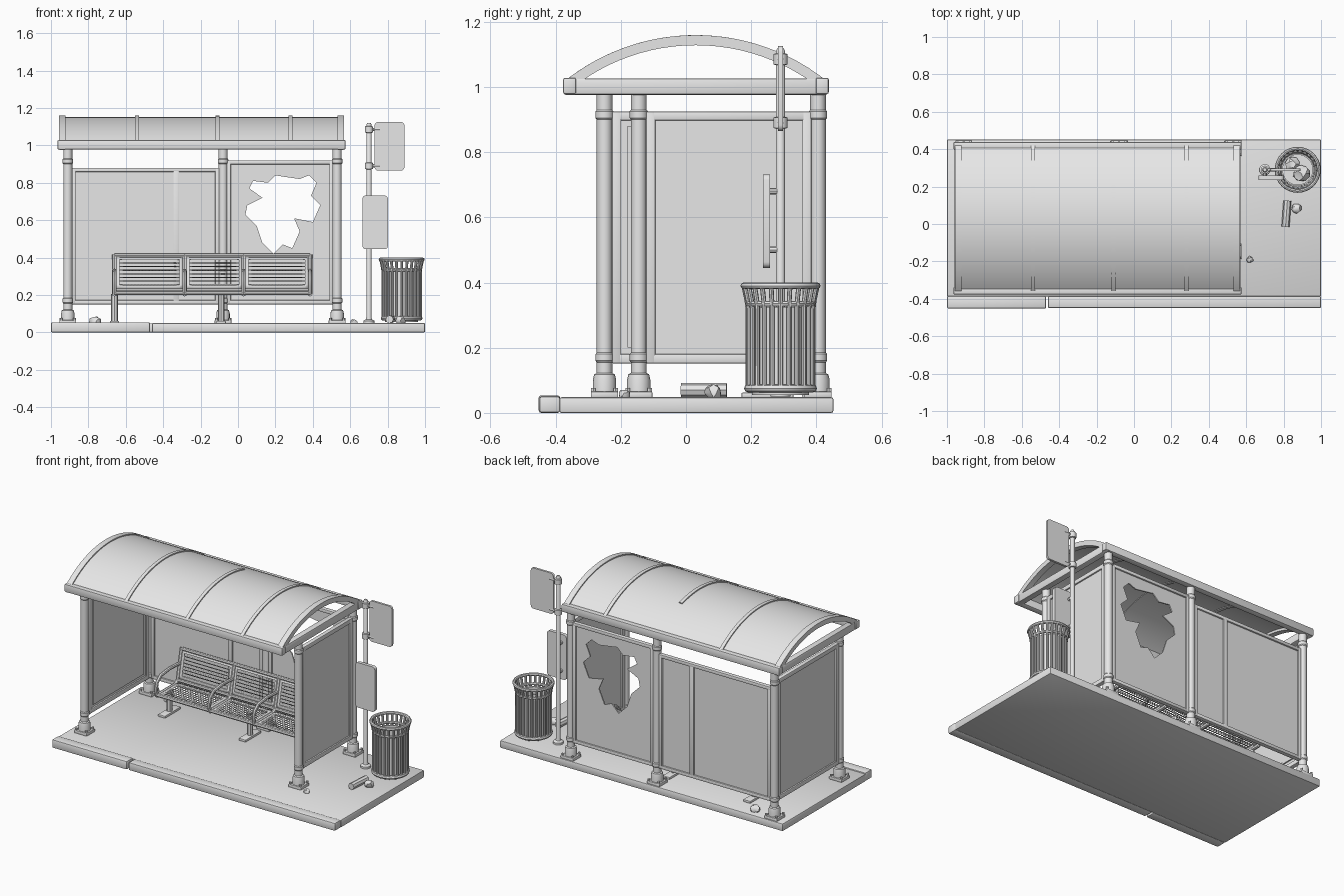
import bpy, bmesh, math, random
from mathutils import Vector

if "Cube" in bpy.data.objects:
    bpy.data.objects.remove(bpy.data.objects["Cube"])

random.seed(4)
grey = bpy.data.materials.new("plain grey")
grey.diffuse_color = (0.8, 0.8, 0.8, 1)
grey.use_nodes = True
grey.node_tree.nodes["Principled BSDF"].inputs["Base Color"].default_value = grey.diffuse_color


def add(name, bm):
    bmesh.ops.recalc_face_normals(bm, faces=bm.faces)
    me = bpy.data.meshes.new(name)
    bm.to_mesh(me)
    bm.free()
    me.materials.append(grey)
    ob = bpy.data.objects.new(name, me)
    bpy.context.collection.objects.link(ob)
    return ob


def box(name, lo, hi, bevel=0.004):
    bm = bmesh.new()
    bmesh.ops.create_cube(bm, size=1)
    for v in bm.verts:
        v.co = Vector([(a + b) / 2 + c * (b - a) for a, b, c in zip(lo, hi, v.co)])
    if bevel:
        bmesh.ops.bevel(bm, geom=bm.edges[:], offset=bevel, segments=2, affect='EDGES', profile=0.5)
    return add(name, bm)


def lathe(name, x, y, profile, n=16):
    """Revolve (radius, z) pairs around a vertical axis."""
    bm = bmesh.new()
    vs = [bm.verts.new((x + r, y, z)) for r, z in profile]
    es = [bm.edges.new(p) for p in zip(vs, vs[1:])]
    bmesh.ops.spin(bm, geom=vs + es, cent=(x, y, 0), axis=(0, 0, 1), angle=2 * math.pi, steps=n)
    bmesh.ops.remove_doubles(bm, verts=bm.verts, dist=1e-5)
    return add(name, bm)


def curve_mesh(name, splines, cyclic=False, **settings):
    cu = bpy.data.curves.new(name, 'CURVE')
    for k, v in settings.items():
        setattr(cu, k, v)
    for pts in splines:
        s = cu.splines.new('POLY')
        s.points.add(len(pts) - 1)
        for p, c in zip(s.points, pts):
            p.co = (*c, 1)
        s.use_cyclic_u = cyclic
    tmp = bpy.data.objects.new(name + " path", cu)
    bpy.context.collection.objects.link(tmp)
    dg = bpy.context.evaluated_depsgraph_get()
    bm = bmesh.new()
    bm.from_mesh(bpy.data.meshes.new_from_object(tmp.evaluated_get(dg)))
    bpy.data.objects.remove(tmp)
    return bm


def tube(name, pts, r, cyclic=False):
    return add(name, curve_mesh(name, [pts], cyclic, dimensions='3D', bevel_depth=r,
                                bevel_resolution=2, use_fill_caps=True))


def plate(name, outlines, y, thick):
    """Upright plate in the xz plane; later outlines cut holes."""
    bm = curve_mesh(name, [[(a, b, 0) for a, b in o] for o in outlines], True,
                    dimensions='2D', fill_mode='BOTH', extrude=thick / 2)
    for v in bm.verts:
        v.co = (v.co.x, y + v.co.z, v.co.y)
    bmesh.ops.remove_doubles(bm, verts=bm.verts, dist=1e-5)
    return add(name, bm)


# Pavement slab and two-piece kerb
box("pavement_slab", (-1, -0.388, 0), (1, 0.452, 0.048), 0.006)
box("kerb_left", (-1, -0.452, 0), (-0.47, -0.386, 0.054), 0.008)
box("kerb_right", (-0.46, -0.45, 0), (1, -0.386, 0.051), 0.008)

# Posts with flared feet, collars and base plates
posts = [(-0.91, -0.25), (0.53, -0.145), (-0.91, 0.405), (-0.08, 0.405), (0.53, 0.405)]
for x, y in posts:
    lathe("post", x, y, [(0, 0.05), (0.036, 0.05), (0.036, 0.1), (0.032, 0.118), (0.024, 0.122),
                         (0.024, 0.155), (0.028, 0.16), (0.028, 0.18), (0.024, 0.185), (0.024, 0.9),
                         (0.028, 0.905), (0.028, 0.925), (0.024, 0.93), (0.024, 0.99), (0, 0.99)])
    box("post_base", (x - 0.045, y - 0.042, 0.046), (x + 0.045, y + 0.042, 0.066))
    for sx in (-1, 1):
        for sy in (-1, 1):
            lathe("anchor_bolt", x + sx * 0.036, y + sy * 0.034, [(0.008, 0.06), (0.008, 0.077), (0, 0.077)], 6)


# Framed panels between posts
def frame(name, a0, a1, c, z0, z1, along_x, w=0.028, d=0.014):
    for p0, p1, q0, q1 in ((a0, a0 + w, z0, z1), (a1 - w, a1, z0, z1),
                           (a0, a1, z0, z0 + w), (a0, a1, z1 - w, z1)):
        if along_x:
            box(name, (p0, c - d, q0), (p1, c + d, q1))
        else:
            box(name, (c - d, p0, q0), (c + d, p1, q1))


frame("right_side_frame", -0.122, 0.385, 0.53, 0.152, 0.925, False)
box("right_side_pane", (0.525, -0.11, 0.16), (0.535, 0.38, 0.915), 0)
frame("left_side_frame", -0.227, 0.385, -0.91, 0.152, 0.925, False)
box("left_side_pane", (-0.915, -0.21, 0.16), (-0.905, 0.38, 0.915), 0)
box("left_side_poster", (-0.904, -0.18, 0.2), (-0.896, 0.33, 0.88), 0)
frame("back_left_frame", -0.89, -0.1, 0.405, 0.15, 0.88, True, 0.022)
box("back_left_pane", (-0.88, 0.401, 0.16), (-0.11, 0.409, 0.87), 0)
box("back_divider", (-0.345, 0.391, 0.16), (-0.315, 0.419, 0.87))
frame("back_right_frame", -0.06, 0.51, 0.405, 0.15, 0.92, True, 0.022)

# Smashed pane with a jagged hole and a few bent shards
hole = [(.08, .81), (.16, .80), (.20, .84), (.26, .83), (.33, .82), (.38, .84), (.42, .80), (.39, .73),
        (.44, .68), (.40, .59), (.30, .61), (.33, .54), (.29, .45), (.24, .47), (.19, .42), (.13, .48),
        (.10, .57), (.04, .63), (.05, .68), (.13, .72), (.06, .77)]
plate("broken_pane", [[(-.05, .16), (.5, .16), (.5, .91), (-.05, .91)], hole], 0.405, 0.008)

# Arched roof: sheet, ribs, end arches and beams
CY, RAD, HALF = 0.03, 0.641, 0.4
CZ = 1.155 - RAD


def arc(x, r, y0=-HALF, y1=HALF, n=24):
    a0, a1 = math.asin(y0 / RAD), math.asin(y1 / RAD)
    return [(x, CY + r * math.sin(a0 + (a1 - a0) * i / n), CZ + r * math.cos(a0 + (a1 - a0) * i / n))
            for i in range(n + 1)]


def arch(name, x0, x1, r0, r1, y0=-HALF, y1=HALF):
    bm = bmesh.new()
    loops = [[bm.verts.new(p) for p in arc(x, r, y0, y1)]
             for x, r in ((x0, r0), (x0, r1), (x1, r1), (x1, r0))]
    for a, b in zip(loops, loops[1:] + loops[:1]):
        for i in range(len(a) - 1):
            bm.faces.new((a[i], a[i + 1], b[i + 1], b[i]))
    for i in (0, -1):
        bm.faces.new([l[i] for l in loops])
    return add(name, bm)


arch("roof_sheet", -0.95, 0.56, RAD - 0.012, RAD - 0.003)
for x in (-0.94, 0.55):
    arch("end_arch", x - 0.018, x + 0.018, RAD - 0.027, RAD + 0.004)
    box("end_beam", (x - 0.02, -0.375, 0.976), (x + 0.02, 0.435, 1.026), 0.006)
for x, y1 in ((-0.54, HALF), (-0.11, 0.18), (0.28, HALF)):
    arch("roof_rib", x - 0.011, x + 0.011, RAD - 0.016, RAD + 0.004, -HALF, y1)
for y in (-0.357, 0.418):
    box("long_beam", (-0.965, y - 0.02, 0.978), (0.575, y + 0.02, 1.028), 0.006)


# Bench with perforated seats and backs
def perforated(name, x0, x1, a, b, nx=20, ny=9):
    bm = bmesh.new()
    g = [[bm.verts.new((x0 + (x1 - x0) * i / nx, a[0] + (b[0] - a[0]) * j / ny, a[1] + (b[1] - a[1]) * j / ny))
          for j in range(ny + 1)] for i in range(nx + 1)]
    inner = []
    for i in range(nx):
        for j in range(ny):
            f = bm.faces.new((g[i][j], g[i + 1][j], g[i + 1][j + 1], g[i][j + 1]))
            if 0 < i < nx - 1 and 0 < j < ny - 1:
                inner.append(f)
    bmesh.ops.inset_individual(bm, faces=inner, thickness=0.0042)
    bmesh.ops.delete(bm, geom=inner, context='FACES')
    m = add(name, bm).modifiers.new("thickness", 'SOLIDIFY')
    m.thickness, m.offset = 0.006, 0


stations = [-0.66, -0.285, 0.03, 0.385]
for x0, x1 in zip(stations, stations[1:]):
    perforated("bench_back", x0 + 0.01, x1 - 0.01, (0.335, 0.235), (0.372, 0.41))
    perforated("bench_seat", x0 + 0.01, x1 - 0.01, (0.125, 0.212), (0.325, 0.212))
for n, y, z in (("top", 0.374, 0.41), ("back", 0.333, 0.225), ("front", 0.122, 0.21)):
    tube("bench_rail_" + n, [(-0.66, y, z), (0.385, y, z)], 0.011)
for x in stations:
    tube("bench_bracket", [(x, 0.376, 0.415), (x, 0.335, 0.225), (x, 0.31, 0.205), (x, 0.122, 0.205)], 0.013)
    tube("bench_armrest", [(x, 0.357, 0.325), (x, 0.25, 0.33), (x, 0.16, 0.32), (x, 0.125, 0.29),
                           (x, 0.115, 0.25), (x, 0.122, 0.205)], 0.011)
for x in (-0.66, -0.09):
    tube("bench_leg", [(x, 0.25, 0.205), (x, 0.25, 0.05)], 0.018)
    box("bench_foot", (x - 0.025, 0.17, 0.046), (x + 0.025, 0.33, 0.062))


# Stop pole with two rounded signs
def rounded(x0, x1, z0, z1, r=0.018):
    return [(cx + r * math.cos(math.radians(t)), cz + r * math.sin(math.radians(t)))
            for cx, cz, s in ((x1 - r, z1 - r, 0), (x0 + r, z1 - r, 90), (x0 + r, z0 + r, 180), (x1 - r, z0 + r, 270))
            for t in (s, s + 30, s + 60, s + 90)]


PX, PY = 0.70, 0.29
lathe("sign_pole", PX, PY, [(0, 0.05), (0.03, 0.05), (0.03, 0.062), (0.016, 0.07), (0.014, 0.08),
                            (0.014, 1.11), (0.009, 1.12), (0, 1.12)])
for z in (0.89, 1.085):
    lathe("pole_clamp", PX, PY, [(0.014, z - 0.018), (0.022, z - 0.016), (0.022, z + 0.016), (0.014, z + 0.018)])
    tube("sign_bracket", [(PX, PY, z), (0.76, PY, z)], 0.009)
plate("upper_sign", [rounded(0.73, 0.89, 0.865, 1.125)], PY, 0.014)
plate("lower_sign", [rounded(0.665, 0.802, 0.445, 0.732)], 0.247, 0.022)
for z in (0.5, 0.68):
    tube("lower_bracket", [(PX, PY, z), (PX, 0.25, z)], 0.01)

# Slatted litter bin
BX, BY = 0.875, 0.29
for i in range(24):
    a = 2 * math.pi * i / 24
    tube("bin_slat", [(BX + r * math.cos(a), BY + r * math.sin(a), z)
                      for r, z in ((0.1, 0.065), (0.1, 0.32), (0.103, 0.345), (0.113, 0.392))], 0.0075)
for r, z, w in ((0.113, 0.39, 0.01), (0.1, 0.335, 0.009), (0.1, 0.075, 0.012)):
    tube("bin_ring", [(BX + r * math.cos(i * math.pi / 16), BY + r * math.sin(i * math.pi / 16), z)
                      for i in range(32)], w, True)
lathe("bin_liner", BX, BY, [(0, 0.055), (0.088, 0.055), (0.088, 0.325), (0.08, 0.325), (0.08, 0.22), (0, 0.22)], 24)


# Litter: bottle and crumpled paper
def crumple(name, x, y, z, r):
    bm = bmesh.new()
    bmesh.ops.create_icosphere(bm, subdivisions=2, radius=r)
    for v in bm.verts:
        v.co = v.co * random.uniform(0.75, 1.1) + Vector((x, y, z))
    add(name, bm)


tube("bottle", [(0.81, -0.015, 0.07), (0.82, 0.125, 0.07)], 0.021)
for x, y, z, r in ((0.868, 0.085, 0.062, 0.028), (0.62, -0.19, 0.052, 0.02), (-0.76, 0.39, 0.055, 0.035),
                   (BX + 0.02, BY - 0.02, 0.25, 0.045), (BX - 0.03, BY + 0.03, 0.24, 0.04)):
    crumple("crumpled_paper", x, y, z, r)

# Smooth rounded surfaces, keep hard edges
for ob in bpy.context.scene.objects:
    ob.select_set(True)
    bpy.context.view_layer.objects.active = ob
bpy.ops.object.shade_smooth_by_angle(angle=math.radians(35))
